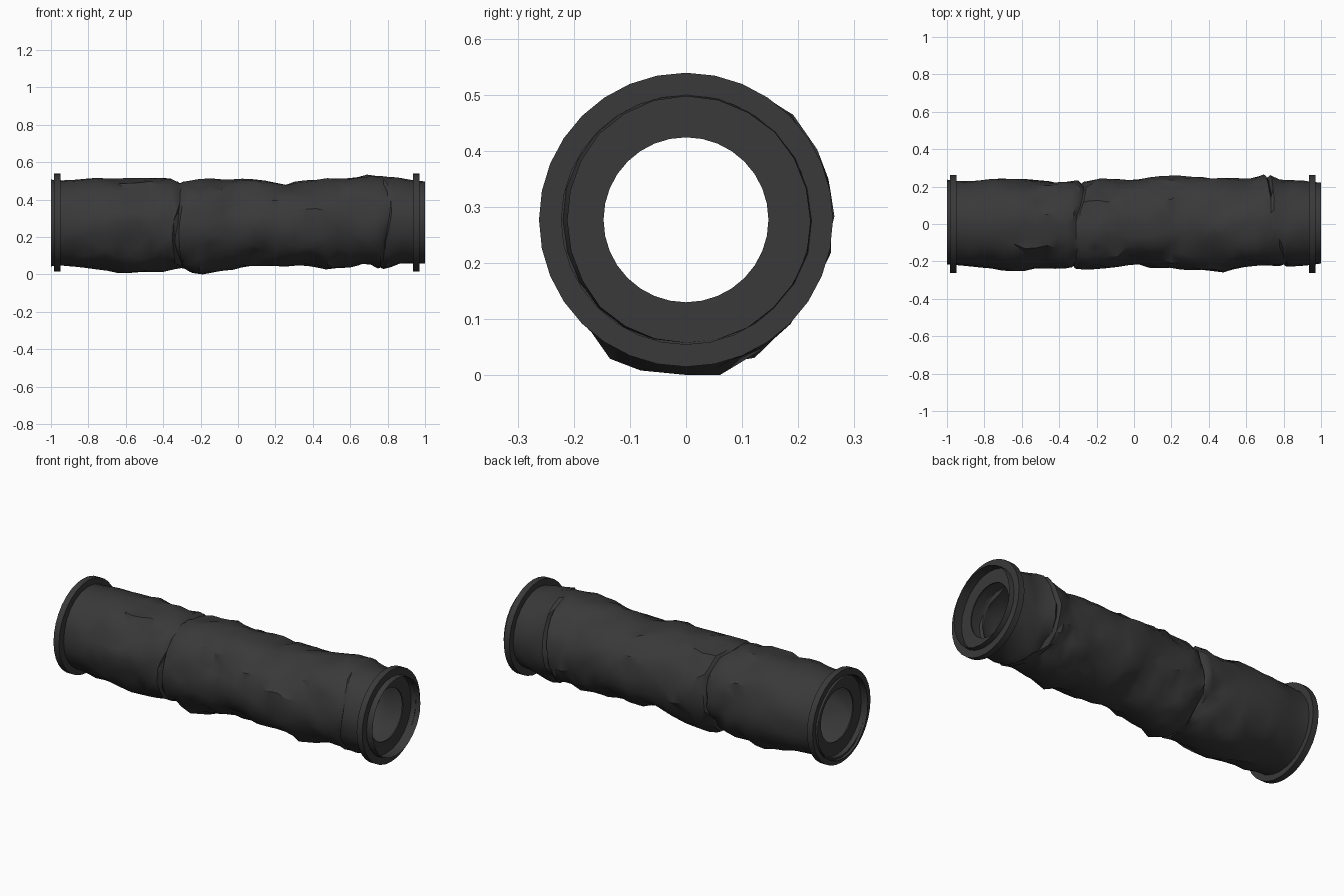
import bpy, bmesh, math, random
from mathutils import Vector, noise

if "Cube" in bpy.data.objects:
    bpy.data.objects.remove(bpy.data.objects["Cube"])

random.seed(11)
CZ = 0.275

fabric = bpy.data.materials.new("dark_fabric")
fabric.diffuse_color = (0.041, 0.041, 0.041, 1)
fabric.use_nodes = True
fabric.node_tree.nodes["Principled BSDF"].inputs["Base Color"].default_value = fabric.diffuse_color

# Sleeve radii (in hundredths) along x: station, top, back, bottom, front
STATIONS = [
    (-100, 23.0, 23.5, 23.0, 21.5), (-92, 22.5, 22.5, 22.5, 22.0),
    (-75, 23.8, 24.0, 24.5, 23.8), (-63, 23.7, 23.5, 26.3, 25.0),
    (-52, 24.5, 23.2, 26.3, 23.7), (-38, 23.5, 22.5, 25.3, 23.0),
    (-30, 21.8, 23.0, 24.0, 24.5), (-26, 23.0, 22.5, 26.0, 25.0),
    (-20, 23.2, 24.0, 27.4, 24.6), (-5, 23.3, 23.7, 24.8, 21.8),
    (0, 23.5, 24.0, 23.8, 20.5), (10, 23.0, 26.0, 22.0, 23.3),
    (20, 21.5, 25.8, 22.6, 23.7), (27, 20.0, 25.6, 22.8, 24.0),
    (33, 22.5, 25.4, 23.0, 24.3), (48, 23.2, 25.0, 24.5, 25.0),
    (60, 24.0, 23.5, 23.5, 22.8), (68, 25.0, 26.0, 20.5, 21.5),
    (75, 25.5, 25.3, 24.0, 22.0), (80, 24.8, 22.5, 24.0, 22.6),
    (86, 24.3, 24.0, 21.5, 22.3), (93, 22.5, 22.5, 21.5, 22.0),
    (100, 22.0, 22.0, 21.5, 21.0),
]
# Tucks running round the sleeve: x position, sideways sway
TUCKS = ((-0.30, 0.025), (0.755, -0.045))


def base_radius(x, a):
    x *= 100
    for p, q in zip(STATIONS, STATIONS[1:]):
        if x <= q[0]:
            break
    t = min(1, max(0, (x - p[0]) / (q[0] - p[0])))
    top, back, bottom, front = [(u + (v - u) * t) / 100 for u, v in zip(p[1:], q[1:])]
    c, s = math.cos(a), math.sin(a)
    side, vert = (back if c > 0 else front), (top if s > 0 else bottom)
    return side * c * c + vert * s * s


def wrinkle(x, a):
    # Twisted ridged noise gives diagonal cloth folds
    b = a + x * 1.2
    p = Vector((x * 4.2, math.cos(b) * 1.3, math.sin(b) * 1.3))
    ridge = 0.24 - abs(noise.noise(p))
    fade = min(1, max(0.15, (0.97 - abs(x)) * 4))
    d = 0.05 * ridge + random.uniform(-0.009, 0.007)
    return d * fade * (0.35 + 0.65 * abs(math.sin(2 * a)))


def finish(bm, name, angle):
    bmesh.ops.recalc_face_normals(bm, faces=bm.faces)
    me = bpy.data.meshes.new(name)
    bm.to_mesh(me)
    bm.free()
    ob = bpy.data.objects.new(name, me)
    bpy.context.collection.objects.link(ob)
    me.materials.append(fabric)
    bpy.ops.object.select_all(action='DESELECT')
    ob.select_set(True)
    bpy.context.view_layer.objects.active = ob
    bpy.ops.object.shade_smooth_by_angle(angle=math.radians(angle))
    return ob


def bridge(bm, loops, closed=False):
    nxt = loops[1:] + (loops[:1] if closed else [])
    for l0, l1 in zip(loops, nxt):
        n = len(l0)
        for j in range(n):
            k = (j + 1) % n
            bm.faces.new((l0[j], l0[k], l1[k], l1[j]))


# Row positions: coarse cloth facets, tight triplets of rows at each tuck
rows = []
for lo, hi, n in ((-1, -0.345, 12), (-0.255, 0.70, 18), (0.81, 1, 5)):
    rows += [(lo + (hi - lo) * i / (n - 1), 0) for i in range(n)]
for centre, _ in TUCKS:
    rows += [(centre - 0.018, 0), (centre, 0.02), (centre + 0.014, 0)]
rows.sort()

# Crumpled open-ended sleeve
bm = bmesh.new()
loops = []
SLEEVE_SIDES = 24
for x0, depth in rows:
    loop = []
    for j in range(SLEEVE_SIDES):
        a = 2 * math.pi * j / SLEEVE_SIDES
        x = x0
        for centre, sway in TUCKS:   # bend rows along the nearest tuck
            near = max(0, 1 - abs(x0 - centre) / 0.2)
            x += near * (sway * math.cos(a) + 0.012 * math.sin(3 * a))
        if abs(x0) < 0.9:
            x += random.uniform(-0.006, 0.006)
            a += random.uniform(-0.06, 0.06)
        r = base_radius(x, a) + wrinkle(x, a) + 0.002
        r -= depth * (0.6 + 0.4 * math.sin(2 * a + 1))
        loop.append(bm.verts.new((x, r * math.cos(a), max(0, CZ + r * math.sin(a)))))
    loops.append(loop)
bridge(bm, loops)
bmesh.ops.triangulate(bm, faces=bm.faces)
finish(bm, "crumpled_sleeve", 32)


# End rings: raised outer flange, recessed inner lip round the opening
def end_ring(name, inner, outer):
    bm = bmesh.new()
    step = inner + 0.2 * (outer - inner)
    loops = []
    for x, r in ((inner, 0.147), (inner, 0.262), (outer, 0.262),
                 (outer, 0.222), (step, 0.222), (step, 0.147)):
        ang = [2 * math.pi * j / 32 for j in range(32)]
        loops.append([bm.verts.new((x, r * math.cos(a), CZ + 0.002 + r * math.sin(a)))
                      for a in ang])
    bridge(bm, loops, closed=True)
    finish(bm, name, 30)


end_ring("left_end_ring", -0.95, -0.985)
end_ring("right_end_ring", 0.935, 0.97)
